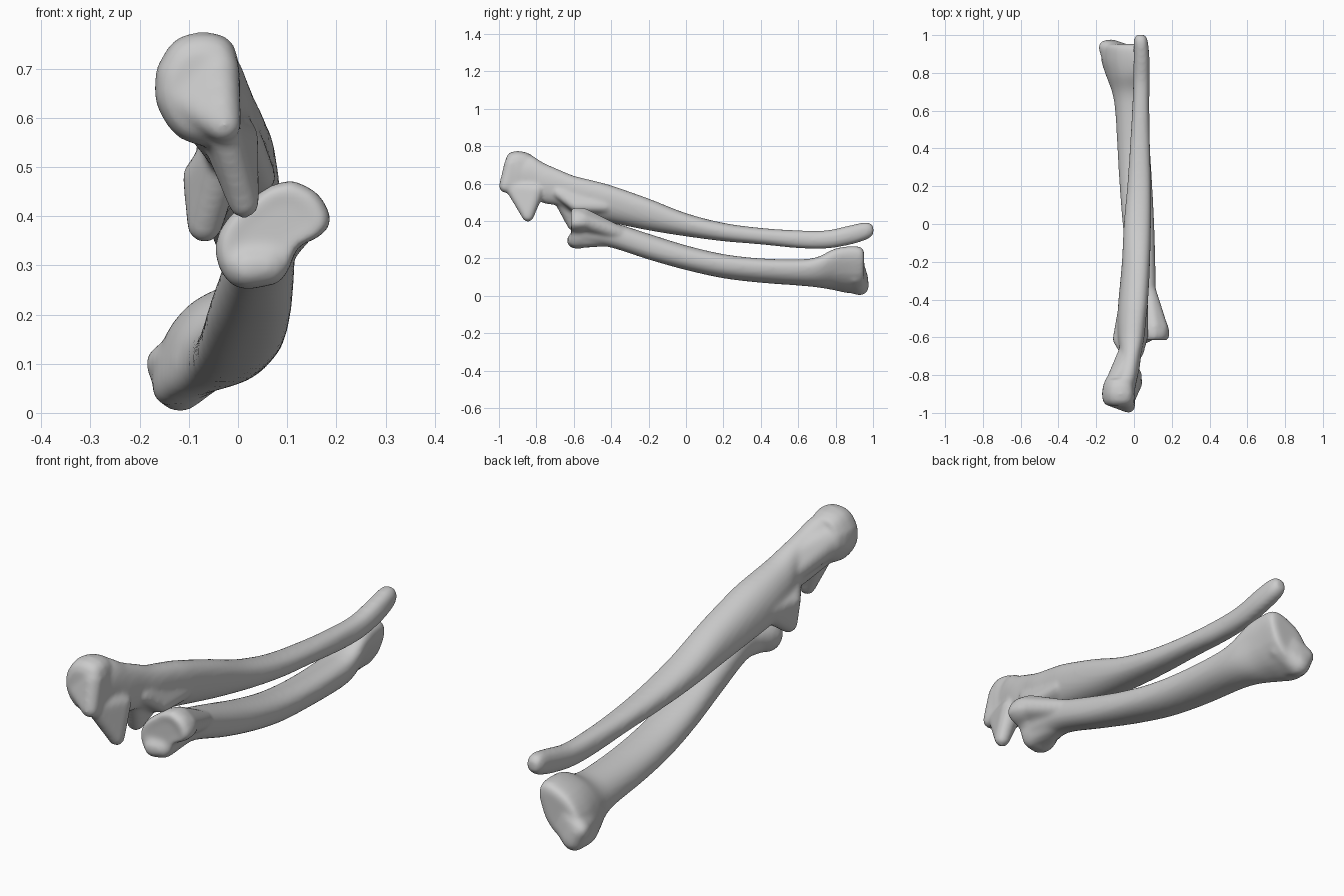
import bpy, bmesh
from math import sin, cos, asin, pi
from mathutils import Matrix


def spline(rows, steps=5):
    # Catmull-Rom interpolation between rows of section values
    out = []
    for i in range(len(rows) - 1):
        p0, p1 = rows[max(i - 1, 0)], rows[i]
        p2, p3 = rows[i + 1], rows[min(i + 2, len(rows) - 1)]
        for s in range(steps):
            t = s / steps
            out.append([0.5 * (2 * b + (c - a) * t + (2 * a - 5 * b + 4 * c - d) * t * t
                               + (3 * b - a - 3 * c + d) * t ** 3)
                        for a, b, c, d in zip(p0, p1, p2, p3)])
    return out + [list(rows[-1])]


def skin(bm, rings):
    # joins rings of points into a closed skin
    vs = [[bm.verts.new(p) for p in r] for r in rings]
    n = len(vs[0])
    fs = []
    for a, b in zip(vs, vs[1:]):
        for i in range(n):
            fs.append(bm.faces.new((a[i], a[(i + 1) % n], b[(i + 1) % n], b[i])))
    fs.append(bm.faces.new(vs[0][::-1]))
    fs.append(bm.faces.new(vs[-1]))
    bmesh.ops.recalc_face_normals(bm, faces=fs)


def full(v, e=0.88):
    # slightly squared-off oval
    return (abs(v) ** e) * (1 if v > 0 else -1)


def shaft(bm, rows, n=32):
    # rows: y, x min, x max, z min, z max, lean of the oval section
    rings = []
    for y, x0, x1, z0, z1, lean in spline(rows):
        ph = asin(max(-0.95, min(0.95, lean)))
        rings.append([((x0 + x1) / 2 + (x1 - x0) / 2 * full(cos(2 * pi * i / n)), y,
                       (z0 + z1) / 2 + (z1 - z0) / 2 * full(sin(2 * pi * i / n + ph)))
                      for i in range(n)])
    skin(bm, rings)


def plate(bm, outline, layers):
    # outline in x,z; layers: y, scale about the middle
    pts = spline(outline + [outline[0]], 4)[:-1]
    cx = sum(p[0] for p in pts) / len(pts)
    cz = sum(p[1] for p in pts) / len(pts)
    skin(bm, [[(cx + (x - cx) * s, y, cz + (z - cz) * s) for x, z in pts]
              for y, s in layers])


def wedge(bm, *balls):
    # tight skin around balls x, y, z, radius: rounded spurs and ridges
    tmp = bmesh.new()
    for x, y, z, r in balls:
        bmesh.ops.create_icosphere(tmp, subdivisions=3, radius=r,
                                   matrix=Matrix.Translation((x, y, z)))
    bmesh.ops.delete(tmp, geom=tmp.edges[:], context='EDGES_FACES')
    res = bmesh.ops.convex_hull(tmp, input=tmp.verts[:])
    faces = [f for f in res['geom'] if isinstance(f, bmesh.types.BMFace)]
    bmesh.ops.recalc_face_normals(tmp, faces=faces)
    new = {}
    for f in faces:
        for v in f.verts:
            if v not in new:
                new[v] = bm.verts.new(v.co)
        bm.faces.new([new[v] for v in f.verts])
    tmp.free()


def finish(bm, name):
    me = bpy.data.meshes.new(name)
    bm.to_mesh(me)
    bm.free()
    ob = bpy.data.objects.new(name, me)
    bpy.context.collection.objects.link(ob)
    r = ob.modifiers.new("fuse", 'REMESH')
    r.mode, r.voxel_size, r.use_smooth_shade = 'VOXEL', 0.009, True
    s = ob.modifiers.new("soften", 'SMOOTH')
    s.factor, s.iterations = 0.5, 10
    return ob


# Ulna: long tapering bone with hooked upper end
bm = bmesh.new()
shaft(bm, [
    (-0.90, -0.12, 0.00, 0.55, 0.74, 0), (-0.83, -0.115, 0.015, 0.53, 0.75, 0),
    (-0.76, -0.085, 0.03, 0.495, 0.71, 0), (-0.68, -0.075, 0.04, 0.48, 0.675, 0.1),
    (-0.60, -0.085, 0.055, 0.44, 0.642, 0.2), (-0.50, -0.088, 0.065, 0.41, 0.617, 0.25),
    (-0.40, -0.082, 0.075, 0.39, 0.59, 0.25), (-0.20, -0.064, 0.085, 0.35, 0.52, 0.2),
    (0.0, -0.054, 0.09, 0.318, 0.442, 0.1), (0.20, -0.036, 0.09, 0.292, 0.39, 0.05),
    (0.40, -0.022, 0.085, 0.275, 0.363, 0), (0.60, -0.01, 0.081, 0.255, 0.35, 0),
    (0.75, -0.004, 0.082, 0.253, 0.35, 0), (0.87, -0.002, 0.082, 0.272, 0.375, 0),
    (0.95, -0.002, 0.076, 0.295, 0.392, 0), (0.985, 0.002, 0.068, 0.312, 0.388, 0),
    (1.002, 0.015, 0.055, 0.33, 0.37, 0)])
# olecranon knob
plate(bm, [(-0.167, 0.70), (-0.13, 0.757), (-0.07, 0.775), (-0.015, 0.757), (0.003, 0.70),
           (0.004, 0.61), (-0.01, 0.545), (-0.06, 0.54), (-0.125, 0.563), (-0.167, 0.63)],
      [(-0.965, 0.6), (-0.955, 0.82), (-0.935, 0.95), (-0.90, 1), (-0.86, 0.95), (-0.82, 0.8)])
wedge(bm, (-0.03, -0.963, 0.587, 0.037), (-0.04, -0.93, 0.70, 0.043),
      (-0.11, -0.925, 0.64, 0.045), (-0.05, -0.88, 0.60, 0.05))
wedge(bm, (-0.09, -0.87, 0.665, 0.072), (-0.035, -0.67, 0.57, 0.045),
      (-0.02, -0.7, 0.625, 0.045))
# beak above the joint notch
wedge(bm, (0.012, -0.845, 0.427, 0.032), (-0.03, -0.93, 0.575, 0.035),
      (0.0, -0.80, 0.56, 0.042), (-0.04, -0.83, 0.60, 0.05))
# inner and outer joint lips below the notch
wedge(bm, (-0.068, -0.60, 0.382, 0.036), (-0.077, -0.61, 0.48, 0.036),
      (-0.045, -0.48, 0.48, 0.045), (-0.03, -0.67, 0.53, 0.045))
wedge(bm, (0.045, -0.585, 0.48, 0.032), (0.02, -0.68, 0.55, 0.032),
      (0.035, -0.43, 0.48, 0.04), (-0.02, -0.56, 0.45, 0.03))
finish(bm, "ulna")

# Radius: bowed bone with flared ends
bm = bmesh.new()
shaft(bm, [
    (-0.58, -0.02, 0.12, 0.275, 0.42, 0.1), (-0.50, -0.015, 0.12, 0.267, 0.41, 0.2),
    (-0.40, -0.015, 0.117, 0.258, 0.395, 0.1), (-0.20, -0.037, 0.113, 0.194, 0.332, 0),
    (0.0, -0.06, 0.107, 0.138, 0.27, 0.05), (0.20, -0.076, 0.097, 0.094, 0.223, 0.15),
    (0.40, -0.088, 0.085, 0.07, 0.20, 0.25), (0.60, -0.10, 0.075, 0.055, 0.195, 0.3),
    (0.70, -0.117, 0.07, 0.045, 0.207, 0.4), (0.79, -0.15, 0.06, 0.03, 0.25, 0.55),
    (0.86, -0.172, 0.052, 0.015, 0.264, 0.6), (0.92, -0.174, 0.047, 0.015, 0.264, 0.6),
    (0.945, -0.168, 0.04, 0.025, 0.252, 0.6), (0.953, -0.15, 0.02, 0.05, 0.23, 0.6)])
# cupped head
plate(bm, [(0.11, 0.474), (0.162, 0.447), (0.19, 0.392), (0.165, 0.358), (0.122, 0.335),
           (0.10, 0.285), (0.06, 0.258), (0.0, 0.253), (-0.037, 0.29), (-0.046, 0.345),
           (-0.02, 0.397), (0.03, 0.437), (0.065, 0.462)],
      [(-0.612, 0.6), (-0.618, 0.85), (-0.60, 0.98), (-0.57, 1), (-0.54, 0.93), (-0.48, 0.7)])
wedge(bm, (0.137, -0.555, 0.405, 0.045), (0.08, -0.36, 0.335, 0.04),
      (0.06, -0.54, 0.37, 0.06), (0.105, -0.55, 0.425, 0.045))
wedge(bm, (0.02, -0.595, 0.295, 0.042), (0.06, -0.59, 0.30, 0.042),
      (0.05, -0.42, 0.315, 0.05))
# lower end corner and ridge
wedge(bm, (-0.118, 0.928, 0.052, 0.05), (-0.15, 0.935, 0.10, 0.038),
      (-0.09, 0.76, 0.10, 0.045), (-0.04, 0.90, 0.11, 0.05), (-0.09, 0.915, 0.14, 0.045))
finish(bm, "radius")
